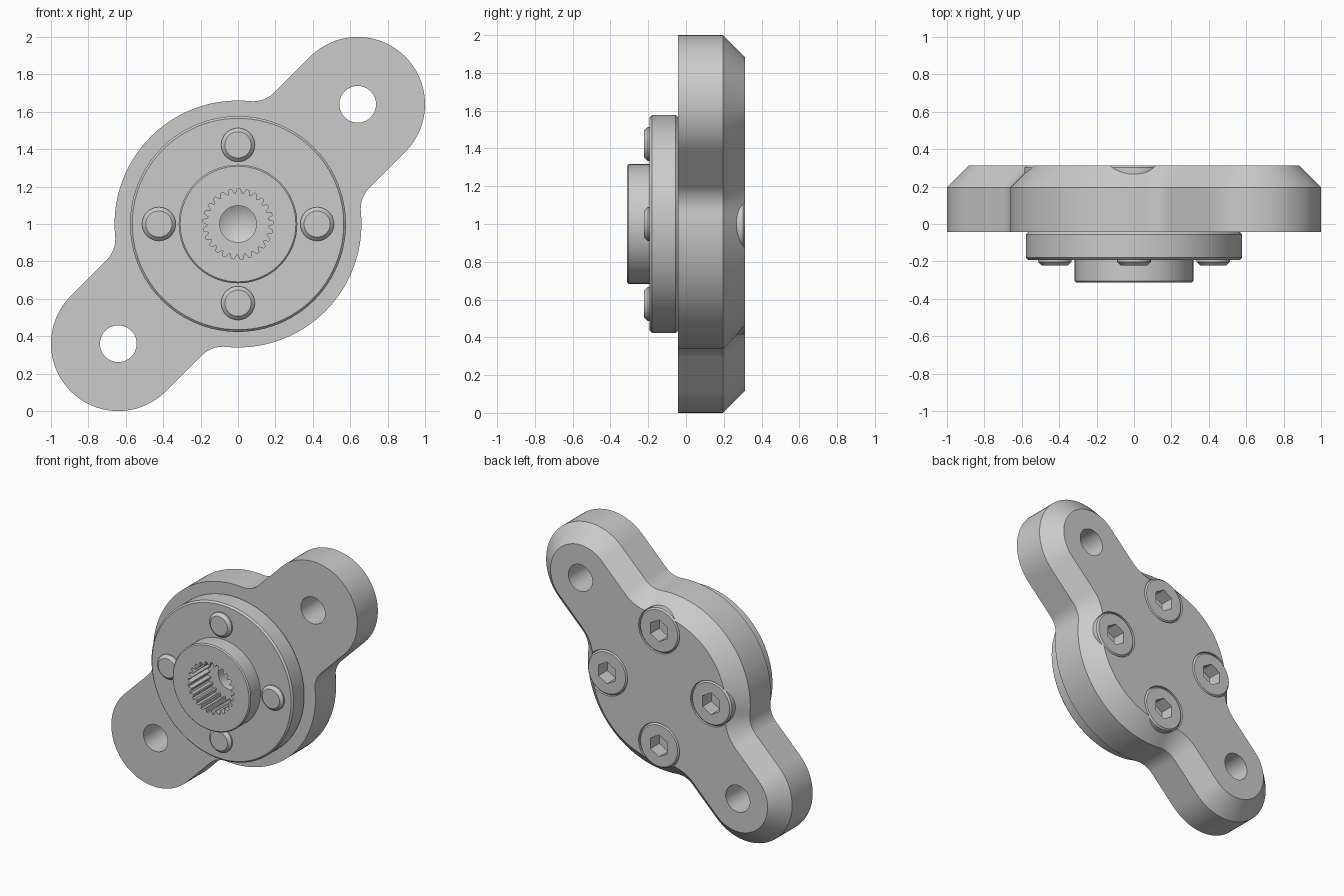
import bpy, bmesh
from math import sin, cos, pi, sqrt, atan2, radians

if "Cube" in bpy.data.objects:
    bpy.data.objects.remove(bpy.data.objects["Cube"])

S = 72  # sides of round parts


def mesh_from_rings(name, rings):
    """Loft equal-length closed rings, cap both ends (a one-point ring is a tip)."""
    bm = bmesh.new()
    vr = [[bm.verts.new(p) for p in ring] for ring in rings]
    for a, b in zip(vr, vr[1:]):
        n = len(a)
        for i in range(n):
            j = (i + 1) % n
            if len(b) == 1:
                bm.faces.new((a[i], a[j], b[0]))
            else:
                bm.faces.new((a[i], a[j], b[j], b[i]))
    for end in (vr[0], vr[-1]):
        if len(end) > 2:
            bm.faces.new(end)
    bmesh.ops.recalc_face_normals(bm, faces=bm.faces)
    me = bpy.data.meshes.new(name)
    bm.to_mesh(me)
    bm.free()
    ob = bpy.data.objects.new(name, me)
    bpy.context.collection.objects.link(ob)
    return ob


def lathe(name, profile, x=0.0, z=1.0, n=S, turn=0.0):
    """Revolve (radius, y) points about an axis parallel to y."""
    rings = []
    for r, y in profile:
        if r == 0:
            rings.append([(x, y, z)])
        else:
            rings.append([(x + r * cos(turn + 2 * pi * i / n), y,
                           z + r * sin(turn + 2 * pi * i / n)) for i in range(n)])
    return mesh_from_rings(name, rings)


def activate(ob):
    bpy.ops.object.select_all(action='DESELECT')
    ob.select_set(True)
    bpy.context.view_layer.objects.active = ob


def cut(ob, cutter):
    cutter.hide_render = True
    m = ob.modifiers.new("cut", 'BOOLEAN')
    m.operation, m.solver, m.object = 'DIFFERENCE', 'EXACT', cutter
    activate(ob)
    bpy.ops.object.modifier_apply(modifier=m.name)
    bpy.data.objects.remove(cutter)


def smooth(ob):
    activate(ob)
    bpy.ops.object.shade_smooth_by_angle(angle=radians(25))


# plate outline: disc with two diagonal lobes and filleted joints
D, LOBE, DISC, FIL = 0.64 * sqrt(2), 0.36, 0.66, 0.16
FU, FV = sqrt((DISC + FIL) ** 2 - (LOBE + FIL) ** 2), LOBE + FIL
PHI = atan2(FV, FU)


def outline(y, inset):
    def arc(cx, cy, r, a, b, n):
        return [(cx + r * cos(a + (b - a) * i / n), cy + r * sin(a + (b - a) * i / n))
                for i in range(n + 1)]
    half = arc(D, 0, LOBE - inset, -pi / 2, pi / 2, 36)
    half += arc(FU, FV, FIL + inset, 1.5 * pi, pi + PHI, 10)[:-1]
    half += arc(0, 0, DISC - inset, PHI, pi - PHI, 40)
    half += arc(-FU, FV, FIL + inset, -PHI, -pi / 2, 10)[1:]
    pts = half + [(-u, -v) for u, v in half]
    return [((u - v) / sqrt(2), y, 1 + (u + v) / sqrt(2)) for u, v in pts]


def centre_hole():
    return lathe("centre_hole", [(0.098, -0.25), (0.098, 0.04), (0, 0.10)])


SCREWS = [(0.423, 1.0), (0, 1.423), (-0.423, 1.0), (0, 0.577)]

# mounting plate
plate = mesh_from_rings("mounting_plate", [outline(-0.043, 0), outline(0.196, 0),
                                           outline(0.313, 0.117)])
for s in (-1, 1):
    cut(plate, lathe("bolt_hole", [(0.098, -0.3), (0.098, 0.5)], 0.64 * s, 1 + 0.64 * s))
for x, z in SCREWS:
    cut(plate, lathe("counterbore", [(0.166, 0.21), (0.166, 0.5)], x, z))
cut(plate, centre_hole())
smooth(plate)

# stepped hub with a toothed bore
hub = lathe("hub", [(0.309, -0.313), (0.317, -0.305), (0.317, -0.192), (0.565, -0.192),
                    (0.577, -0.18), (0.577, -0.055), (0.567, -0.043)], n=96)
TEETH = 25
spline = []
for y in (-0.4, -0.09):
    ring = []
    for i in range(TEETH):
        for f, r in ((0.0, 0.188), (0.3, 0.188), (0.55, 0.163), (0.75, 0.163)):
            a = 2 * pi * (i + f) / TEETH
            ring.append((r * cos(a), y, 1 + r * sin(a)))
    spline.append(ring)
cut(hub, mesh_from_rings("spline_cutter", spline))
cut(hub, centre_hole())
smooth(hub)

# four socket screws, ends showing at the front and heads at the back
for i, (x, z) in enumerate(SCREWS):
    screw = lathe(f"screw_{i + 1}", [(0.07, -0.222), (0.09, -0.202), (0.09, 0.19),
                                     (0.162, 0.19), (0.162, 0.302), (0.151, 0.313)], x, z, 48)
    cut(screw, lathe("hex_socket", [(0.08, 0.2), (0.08, 0.5)], x, z, 6, pi / 2))
    smooth(screw)
